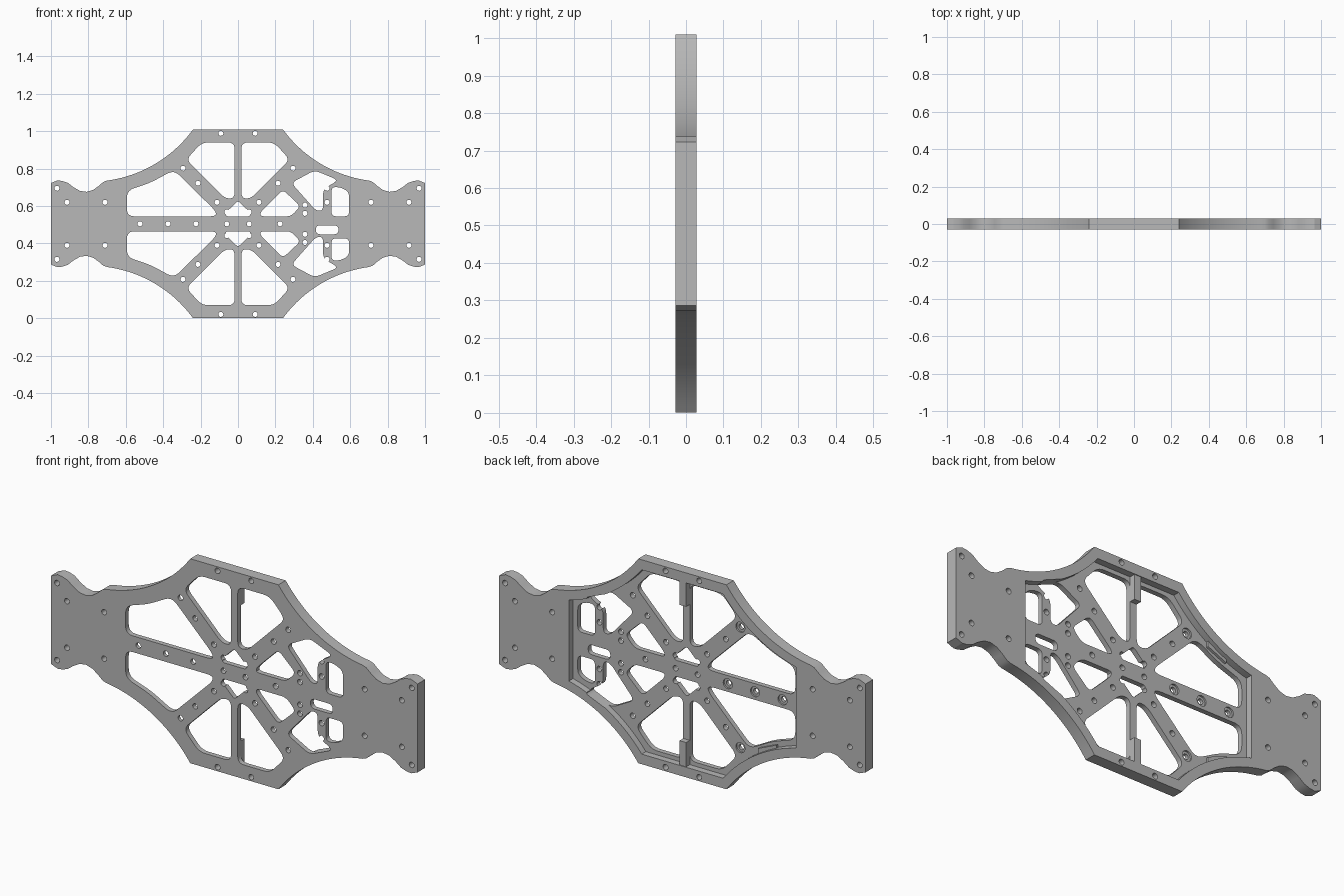
import bpy, bmesh, math
from mathutils import Vector

if "Cube" in bpy.data.objects:
    bpy.data.objects.remove(bpy.data.objects["Cube"])

MID = 0.505                              # height of the centreline
FRONT, FLOOR, BACK = -0.0285, -0.004, 0.0285

grey = bpy.data.materials.new("machined grey")
grey.use_nodes = True
grey.diffuse_color = (0.48, 0.48, 0.48, 1)
grey.node_tree.nodes["Principled BSDF"].inputs["Base Color"].default_value = grey.diffuse_color


def flip_x(pts):
    return [(-x, h) for x, h in pts]


def flip_h(pts):
    return [(x, -h) for x, h in pts]


def arc(cx, ch, r, a, b, n):
    return [(cx + r * math.cos(math.radians(a + (b - a) * i / n)),
             ch + r * math.sin(math.radians(a + (b - a) * i / n))) for i in range(n + 1)]


def circle(x, h, r):
    return arc(x, h, r, 0, 345, 15)


def rounded(pts, r, n=5):
    """Round every corner of a polygon."""
    out = []
    for i, p in enumerate(pts):
        p, a, b = Vector(p), Vector(pts[i - 1]), Vector(pts[(i + 1) % len(pts)])
        start = p + (a - p).normalized() * min(r, (a - p).length * 0.47)
        end = p + (b - p).normalized() * min(r, (b - p).length * 0.47)
        for k in range(n + 1):
            t = k / n
            q = start * (1 - t) ** 2 + p * 2 * t * (1 - t) + end * t * t
            out.append((q.x, q.y))
    return out


def prisms(name, shapes, y0, y1):
    """One object made of flat shapes extruded through the thickness."""
    bm = bmesh.new()
    for pts in shapes:
        face = bm.faces.new([bm.verts.new((x, y0, h + MID)) for x, h in pts])
        ext = bmesh.ops.extrude_face_region(bm, geom=[face])
        verts = [v for v in ext["geom"] if isinstance(v, bmesh.types.BMVert)]
        bmesh.ops.translate(bm, vec=(0, y1 - y0, 0), verts=verts)
    bmesh.ops.recalc_face_normals(bm, faces=bm.faces)
    mesh = bpy.data.meshes.new(name)
    bm.to_mesh(mesh)
    bm.free()
    mesh.materials.append(grey)
    obj = bpy.data.objects.new(name, mesh)
    bpy.context.collection.objects.link(obj)
    return obj


def select(obj):
    bpy.ops.object.select_all(action="DESELECT")
    obj.select_set(True)
    bpy.context.view_layer.objects.active = obj


def cut(obj, name, shapes, y0, y1):
    cutter = prisms(name, shapes, y0, y1)
    cutter.hide_render = True
    mod = obj.modifiers.new(name, "BOOLEAN")
    mod.operation, mod.solver, mod.object = "DIFFERENCE", "EXACT", cutter
    select(obj)
    bpy.ops.object.modifier_apply(modifier=mod.name)
    bpy.data.objects.remove(cutter)


def four_way(quarter):
    """Mirror an upper right quarter profile into a closed outline."""
    half = quarter + flip_h(quarter)[::-1]
    return half + flip_x(half)[::-1]


# Outer plate: flat top, sweeping flank, scalloped ends
flank = arc(0.79, 0.905, 0.68, 216.1, 262.4, 20)
scallop = [(0.72, 0.224), (0.745, 0.202), (0.775, 0.181), (0.81, 0.171), (0.845, 0.176),
           (0.88, 0.196), (0.91, 0.219), (0.94, 0.229), (0.965, 0.232), (1.0, 0.218)]
plate = prisms("chassis_plate", [four_way(flank + scallop)], FRONT, BACK)

# Recess in the back, leaving a raised rim
pocket = four_way(arc(0.79, 0.905, 0.725, 218.4, 256.4, 20))
cut(plate, "back_recess", [pocket], FLOOR, 0.1)

# Windows between the spokes
side = [(-0.594, 0.04), (-0.594, 0.178), (-0.47, 0.219), (-0.342, 0.288), (-0.118, 0.067), (-0.118, 0.04)]
top = [(-0.193, 0.435), (-0.018, 0.435), (-0.018, 0.136), (-0.07, 0.136), (-0.277, 0.343)]
outer = [(0.285, 0.219), (0.41, 0.286), (0.537, 0.233), (0.455, 0.185), (0.455, 0.07), (0.417, 0.07)]
inner = [(0.12, 0.04), (0.12, 0.062), (0.24, 0.182), (0.334, 0.094), (0.283, 0.04)]
hub = [(-0.065, 0.04), (-0.065, 0.06), (0, 0.124), (0.065, 0.06), (0.065, 0.04)]
windows = []
for shape, r in ((side, 0.04), (top, 0.035), (flip_x(top), 0.035),
                 (outer, 0.03), (inner, 0.025), (hub, 0.015)):
    windows += [rounded(shape, r), rounded(flip_h(shape), r)]
windows.append(rounded([(0.5, 0.04), (0.5, 0.197), (0.55, 0.195), (0.594, 0.17), (0.594, 0.04)], 0.025))
windows.append(rounded([(0.5, -0.078), (0.5, -0.197), (0.55, -0.195), (0.594, -0.17), (0.594, -0.078)], 0.025))
windows.append(rounded([(0.416, -0.008), (0.416, -0.056), (0.537, -0.056), (0.537, -0.008)], 0.024))
cut(plate, "windows", windows, -0.1, 0.1)

# Screw holes
both_sides = [(0.968, 0.19), (0.914, 0.115), (0.711, 0.115), (0.092, 0.484),
              (0.294, 0.297), (0.214, 0.217), (0.112, 0.115), (0.06, 0.063)]
right_only = [(0.358, 0.1), (0.358, 0.056), (0.476, 0.19), (0.476, 0.115)]
spots = both_sides + flip_x(both_sides) + right_only
spots += flip_h(spots)
spots += [(x, 0) for x in (-0.524, -0.374, -0.225, -0.06, 0.06, 0.225)]
cut(plate, "screw_holes", [circle(x, h, 0.0135) for x, h in spots], -0.1, 0.1)

# Counterbores on the back
bores = [(-0.524, 0), (-0.374, 0), (-0.225, 0), (-0.294, 0.297), (-0.294, -0.297)]
cut(plate, "counterbores", [circle(x, h, 0.025) for x, h in bores], FLOOR - 0.008, 0.1)

select(plate)
bpy.ops.object.shade_smooth_by_angle(angle=math.radians(25))

# Raised tabs where the upright spoke meets the rim, and pads on the rim
tab = [(-0.018, 0.335), (0.018, 0.335), (0.018, 0.458), (-0.018, 0.458)]
pad = [(-0.5, 0.225), (-0.4, 0.268), (-0.4, 0.312), (-0.5, 0.265)]
for level, mirror in (("upper", lambda p: p), ("lower", flip_h)):
    prisms(level + "_spoke_tab", [mirror(tab)], FLOOR - 0.002, BACK - 0.004)
    prisms(level + "_rim_pad", [mirror(pad)], FLOOR - 0.002, FLOOR + 0.012)
